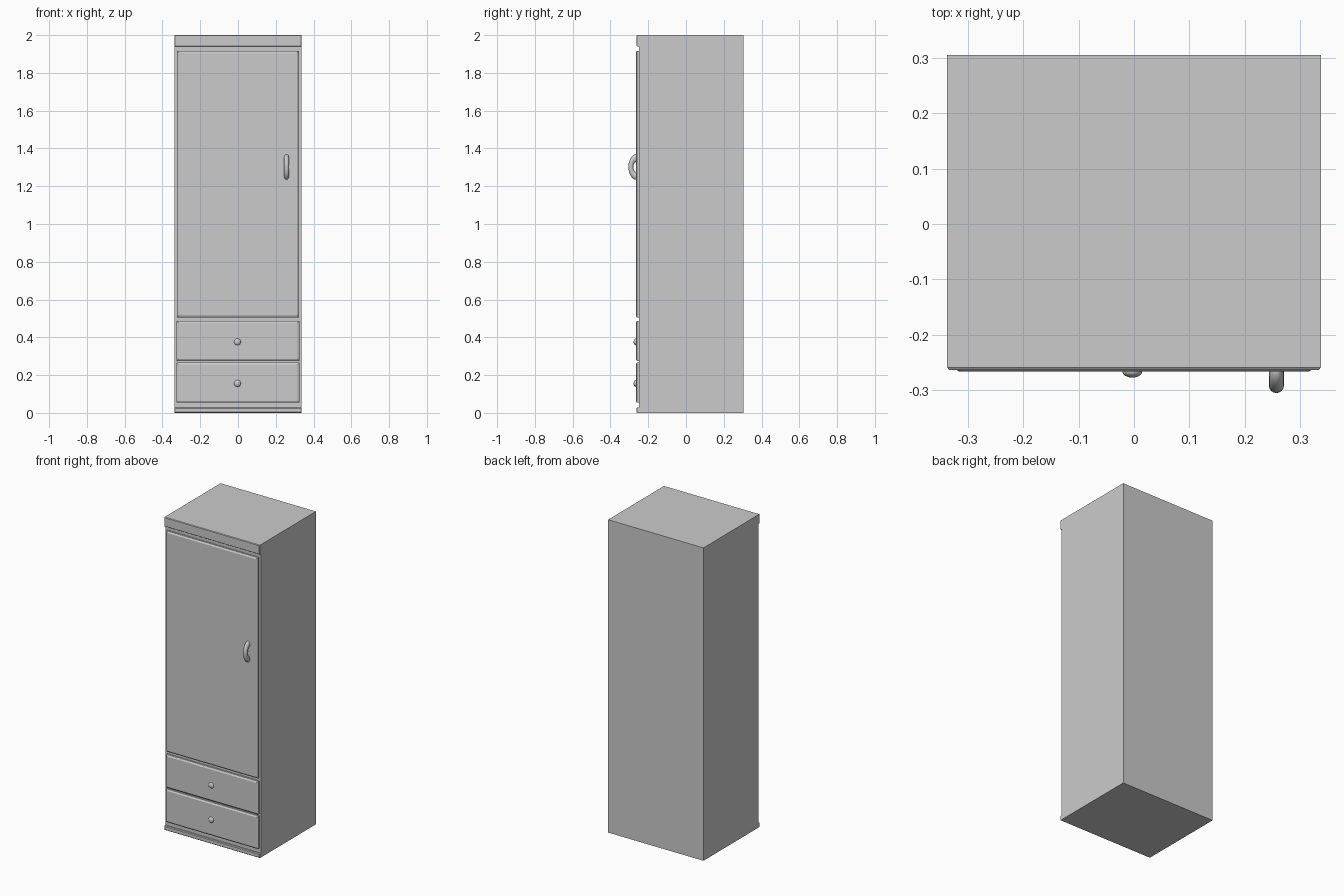
import bpy, bmesh, math

if "Cube" in bpy.data.objects:
    bpy.data.objects.remove(bpy.data.objects["Cube"])

W = 0.337          # half width of the cabinet
BODY_FRONT = -0.25
BACK = 0.305


def finish(name, bm, smooth=False):
    bmesh.ops.recalc_face_normals(bm, faces=bm.faces)
    mesh = bpy.data.meshes.new(name)
    bm.to_mesh(mesh)
    bm.free()
    if smooth:
        mesh.shade_smooth()
    obj = bpy.data.objects.new(name, mesh)
    bpy.context.collection.objects.link(obj)
    return obj


def box(name, half_x, y0, y1, z0, z1, inset=0.0, depth=0.0):
    """Box whose front face can be narrowed by a chamfer."""
    bm = bmesh.new()
    loops = [(y1, 0.0)]
    if inset:
        loops.append((y0 + depth, 0.0))
    loops.append((y0, inset))
    rings = []
    for y, i in loops:
        h, a, b = half_x - i, z0 + i, z1 - i
        rings.append([bm.verts.new(p) for p in
                      ((-h, y, a), (h, y, a), (h, y, b), (-h, y, b))])
    for r, s in zip(rings, rings[1:]):
        for k in range(4):
            bm.faces.new((r[k], r[(k + 1) % 4], s[(k + 1) % 4], s[k]))
    bm.faces.new(rings[0])
    bm.faces.new(rings[-1])
    return finish(name, bm)


# Carcass with front trim at top and bottom
box("cabinet_body", W, BODY_FRONT, BACK, 0.0, 2.0)
box("top_trim", W, -0.263, BODY_FRONT, 1.94, 2.0, 0.003, 0.004)
box("base_trim", W, -0.263, BODY_FRONT, 0.0, 0.028, 0.004, 0.004)

# Chamfered door and drawer fronts
box("door", 0.323, -0.266, BODY_FRONT, 0.505, 1.916, 0.01, 0.006)
for name, z0, z1 in (("upper_drawer", 0.275, 0.487), ("lower_drawer", 0.054, 0.266)):
    box(name, 0.326, -0.266, BODY_FRONT, z0, z1, 0.01, 0.006)

# Flattened round drawer knobs
for name, z in (("upper_knob", 0.376), ("lower_knob", 0.156)):
    bm = bmesh.new()
    bmesh.ops.create_uvsphere(bm, u_segments=24, v_segments=12, radius=0.018)
    bmesh.ops.scale(bm, vec=(1, 0.62, 1), verts=bm.verts)
    bmesh.ops.translate(bm, vec=(-0.003, -0.266, z), verts=bm.verts)
    finish(name, bm, True)

# Door handle: front half of an elongated ring
bm = bmesh.new()
N, M = 24, 16
rings = []
for i in range(N + 1):
    a = math.pi * i / N
    ring = []
    for j in range(M):
        b = math.tau * j / M
        r = 0.030 + 0.013 * math.cos(b)
        ring.append(bm.verts.new((0.257 + 0.0135 * math.sin(b),
                                  -0.262 - r * math.sin(a),
                                  1.302 + 1.58 * r * math.cos(a))))
    rings.append(ring)
for r, s in zip(rings, rings[1:]):
    for k in range(M):
        bm.faces.new((r[k], r[(k + 1) % M], s[(k + 1) % M], s[k]))
bm.faces.new(rings[0])
bm.faces.new(rings[-1])
finish("door_handle", bm, True)
